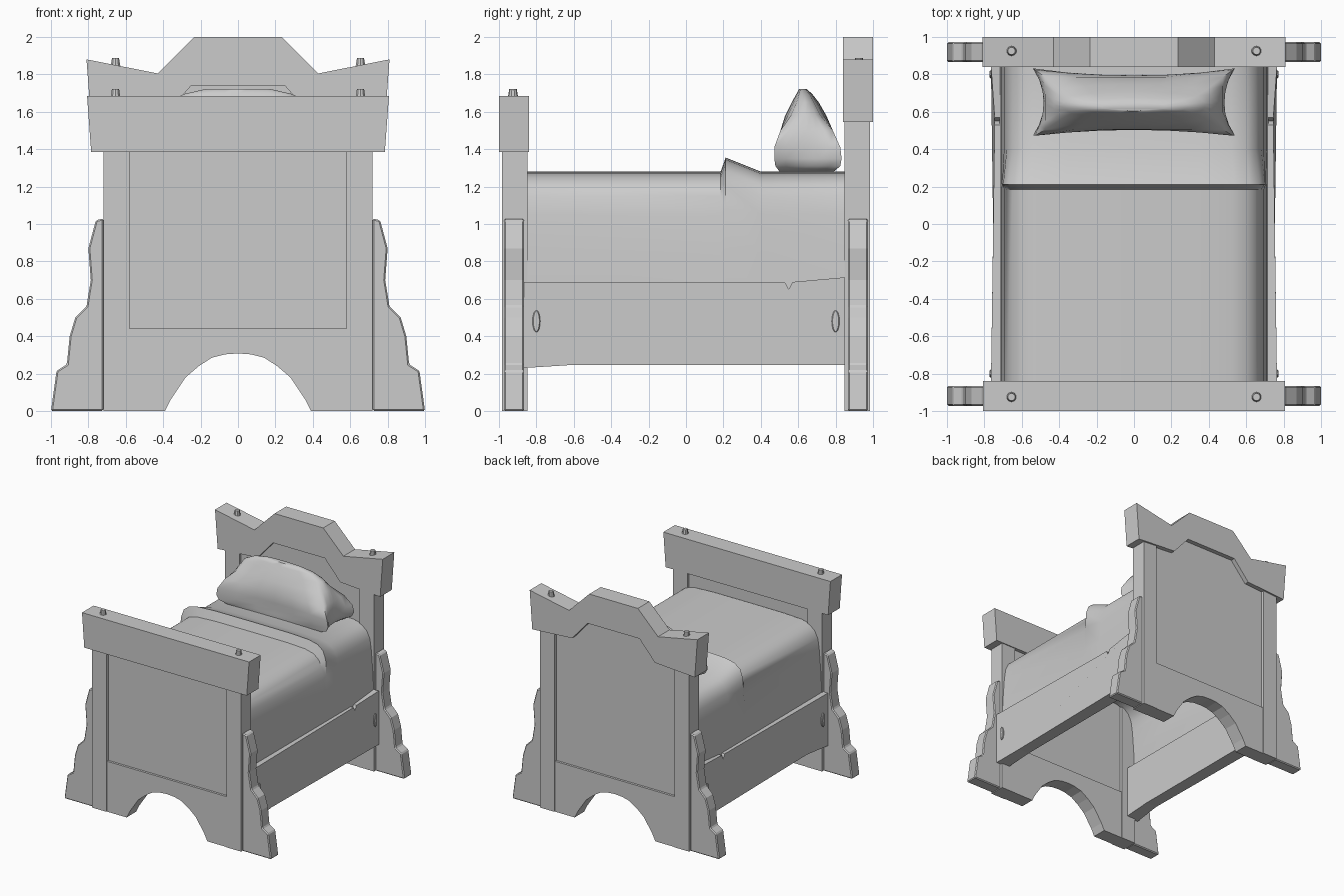
import bpy, bmesh, math

if "Cube" in bpy.data.objects:
    bpy.data.objects.remove(bpy.data.objects["Cube"])


def make(name, verts, faces, smooth=None):
    me = bpy.data.meshes.new(name)
    me.from_pydata(verts, [], faces)
    bm = bmesh.new()
    bm.from_mesh(me)
    bmesh.ops.recalc_face_normals(bm, faces=bm.faces)
    bm.to_mesh(me)
    bm.free()
    ob = bpy.data.objects.new(name, me)
    bpy.context.collection.objects.link(ob)
    if smooth:
        bpy.ops.object.select_all(action='DESELECT')
        bpy.context.view_layer.objects.active = ob
        ob.select_set(True)
        bpy.ops.object.shade_smooth_by_angle(angle=math.radians(smooth))
    return ob


def prism(name, pts, a, b, axis='y', bevel=0, smooth=None):
    """Extrude a profile: (x, z) along y, or (y, z) along x."""
    put = (lambda p, d: (p[0], d, p[1])) if axis == 'y' else (lambda p, d: (d, p[0], p[1]))
    n = len(pts)
    verts = [put(p, a) for p in pts] + [put(p, b) for p in pts]
    faces = [tuple(range(n)), tuple(range(n, 2 * n))]
    faces += [(i, (i + 1) % n, (i + 1) % n + n, i + n) for i in range(n)]
    ob = make(name, verts, faces, smooth)
    if bevel:
        m = ob.modifiers.new("bevel", 'BEVEL')
        m.width, m.segments = bevel, 1
    return ob


def mirrored(half):
    """Right-hand outline plus its reflection in x."""
    return half + [(-x, z) for x, z in reversed(half) if x > 1e-6]


def box(name, x0, x1, y0, y1, z0, z1):
    return prism(name, [(x0, z0), (x1, z0), (x1, z1), (x0, z1)], y0, y1)


# Shared profiles
arch = [(0.58, 0.44), (0.58, 0), (0.39, 0), (0.36, 0.06), (0.28, 0.18),
        (0.21, 0.24), (0.14, 0.285), (0.07, 0.303), (0, 0.308)]
bracket = [(0.72, 0), (1.0, 0), (0.97, 0.215), (0.915, 0.25), (0.90, 0.40), (0.87, 0.50),
           (0.81, 0.56), (0.787, 0.70), (0.80, 0.87), (0.76, 1.02), (0.72, 1.03)]
foot_beam = [(0.785, 1.385), (0.807, 1.685)]
head_beam = [(0.25, 1.74), (0.40, 1.57), (0.785, 1.545), (0.81, 1.88), (0.43, 1.805), (0.235, 2.0)]

# Headboard and footboard
for label, s, beam, post_top, panel_top, peg_z in (
        ("foot", -1, foot_beam, 1.40, 1.40, 1.67),
        ("head", 1, head_beam, 1.60, 1.60, 1.835)):
    prism(label + "_beam", mirrored(beam), s * 1.0, s * 0.84)
    prism(label + "_arched_rail", mirrored(arch), s * 0.98, s * 0.85)
    panel = [(0.59, 0.42), (0.59, panel_top)]
    if s > 0:
        panel += [(0.42, 1.60), (0.26, 1.76)]
    prism(label + "_panel", mirrored(panel), s * 0.96, s * 0.87)
    for m, side in ((-1, "left"), (1, "right")):
        box(f"{label}_post_{side}", m * 0.58, m * 0.72, s * 0.985, s * 0.848, 0, post_top)
        prism(f"{label}_bracket_{side}", [(m * x, z) for x, z in bracket],
              s * 0.972, s * 0.865, bevel=0.008)
        # peg on top of the beam
        bpy.ops.mesh.primitive_cone_add(vertices=10, radius1=0.03, radius2=0.02, depth=0.06,
                                        location=(m * 0.655, s * 0.925, peg_z + 0.022))
        bpy.context.object.name = f"{label}_peg_{side}"

# Side rails with a split in the top edge, and bolt heads
rail = [(-0.87, 0.23), (-0.6, 0.247), (0.85, 0.247), (0.85, 0.715), (0.57, 0.69),
        (0.55, 0.65), (0.53, 0.687), (-0.87, 0.69)]
for m, side in ((-1, "left"), (1, "right")):
    ob = prism("rail_" + side, [p for p in rail], m * 0.64, m * 0.745, axis='x')
    for v in ob.data.vertices:
        if abs(v.co.x) > 0.7:
            v.co.x += m * (0.02 if v.co.y < -0.8 else 0.02 if v.co.y > 0.8 else 0)
    for y in (-0.8, 0.8):
        oval = [(y + 0.021 * math.cos(t * math.pi / 8), 0.48 + 0.06 * math.sin(t * math.pi / 8))
                for t in range(16)]
        prism("bolt_" + side, oval, m * 0.73, m * 0.772, axis='x', bevel=0.006)

# Blanket: open shell with a raised turned-down fold
half = [(0, 1.28), (0.35, 1.279), (0.52, 1.27), (0.60, 1.25), (0.65, 1.21),
        (0.68, 1.15), (0.695, 1.05), (0.71, 0.85), (0.72, 0.62)]
section = [(-x, z) for x, z in reversed(half[1:])] + half
stations = [(-0.86, 0), (0.185, 0), (0.212, 1), (0.40, 0), (0.86, 0)]
verts, faces = [], []
n = len(section)
for y, lift in stations:
    for x, z in section:
        fade = max(0, min(1, (z - 0.95) / 0.25)) * lift
        verts.append((x * (1 + 0.035 * fade), y, z + 0.075 * fade))
for j in range(len(stations) - 1):
    for i in range(n - 1):
        k = j * n + i
        faces.append((k, k + 1, k + n + 1, k + n))
make("blanket", verts, faces, 38)

# Pillow: stacked rings, pinched to corners low down and rounded towards the top
rings = [(1.28, .45, .50, .79, .3), (1.31, .52, .478, .825, .8), (1.35, .54, .472, .832, 1),
         (1.41, .53, .472, .825, .8), (1.50, .475, .505, .785, 0), (1.58, .43, .53, .75, -.8),
         (1.65, .38, .565, .71, -1), (1.695, .29, .59, .675, -1), (1.722, .17, .605, .645, -1)]
N = 6
line = [-1 + 2 * i / N for i in range(N)]
square = ([(t, -1) for t in line] + [(1, t) for t in line]
          + [(-t, 1) for t in line] + [(-1, -t) for t in line])
n = len(square)
verts, faces = [], []
for z, hx, y0, y1, k in rings:
    for u, v in square:
        if k >= 0:
            fx, fy = 1 - 0.11 * k * (1 - v * v), 1 - 0.22 * k * (1 - u * u)
        else:
            fx, fy = 1 + 0.12 * k * v * v, 1 + 0.35 * k * u * u
        verts.append((hx * u * fx, (y0 + y1) / 2 + (y1 - y0) / 2 * v * fy, z))
for j in range(len(rings) - 1):
    for i in range(n):
        a, b = j * n + i, j * n + (i + 1) % n
        faces.append((a, b, b + n, a + n))
faces += [tuple(range(n)), tuple(range((len(rings) - 1) * n, len(rings) * n))]
make("pillow", verts, faces, 60)
